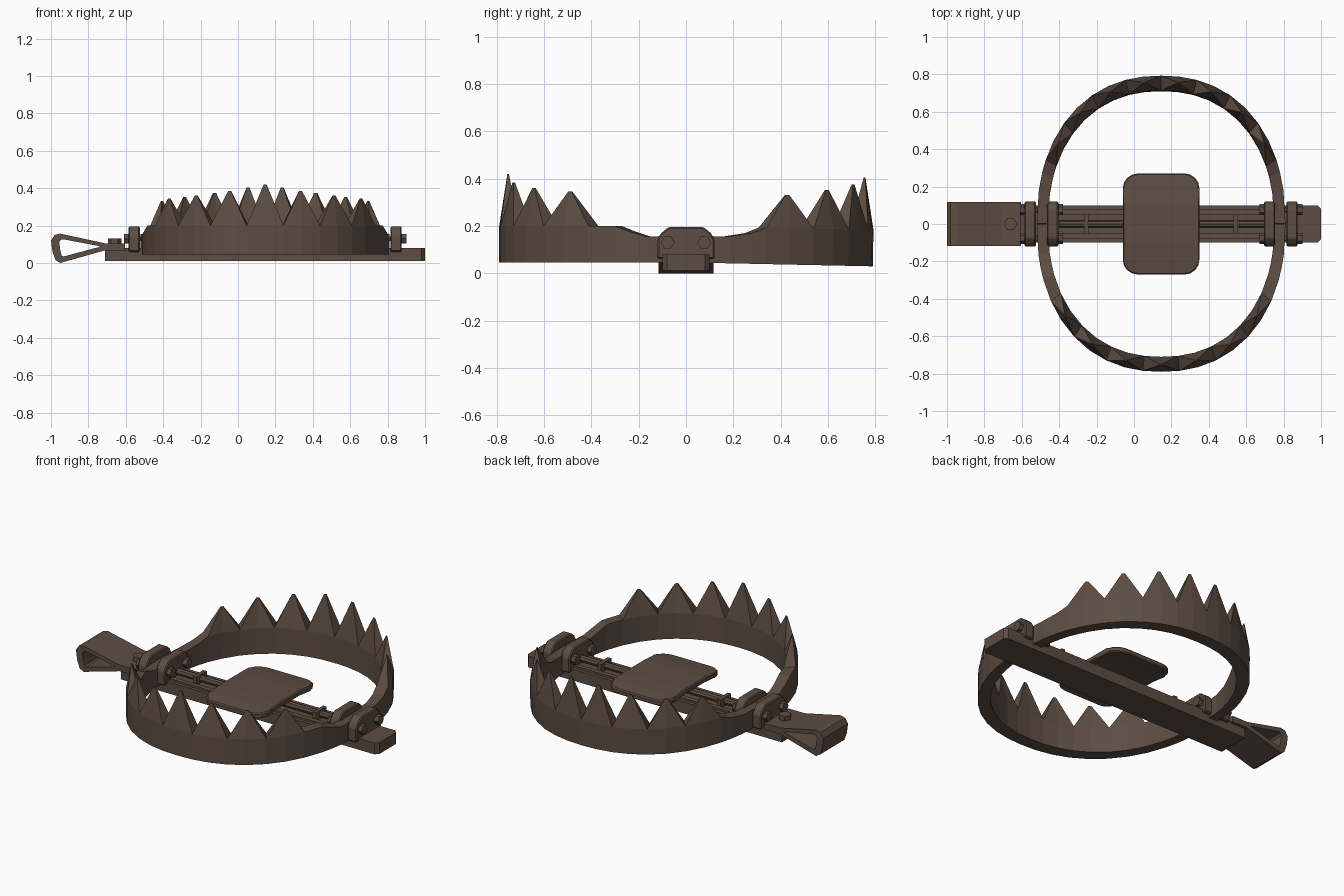
import bpy, bmesh, math
from mathutils import Matrix, Vector

if "Cube" in bpy.data.objects:
    bpy.data.objects.remove(bpy.data.objects["Cube"])

mat = bpy.data.materials.new("dark rusty brown")
mat.diffuse_color = (0.108, 0.074, 0.056, 1)
mat.use_nodes = True
mat.node_tree.nodes["Principled BSDF"].inputs["Base Color"].default_value = mat.diffuse_color
CX = 0.145  # centre of the jaws along the bar


def finish(name, bm):
    bmesh.ops.recalc_face_normals(bm, faces=bm.faces)
    me = bpy.data.meshes.new(name)
    bm.to_mesh(me)
    bm.free()
    me.materials.append(mat)
    ob = bpy.data.objects.new(name, me)
    bpy.context.collection.objects.link(ob)
    return ob


def prism(name, pts, axis, a, b, bevel=0):
    """Extrude a 2D outline from a to b along an axis (the outline uses the other two)."""
    def place(p, t):
        return {'x': (t, p[0], p[1]), 'y': (p[0], t, p[1]), 'z': (p[0], p[1], t)}[axis]
    bm = bmesh.new()
    lo = [bm.verts.new(place(p, a)) for p in pts]
    hi = [bm.verts.new(place(p, b)) for p in pts]
    bm.faces.new(lo)
    bm.faces.new(hi)
    n = len(pts)
    for i in range(n):
        j = (i + 1) % n
        bm.faces.new((lo[i], lo[j], hi[j], hi[i]))
    ob = finish(name, bm)
    if bevel:
        m = ob.modifiers.new("edge", 'BEVEL')
        m.width, m.segments, m.limit_method = bevel, 1, 'ANGLE'
    return ob


def rect(x0, x1, y0, y1):
    return [(x0, y0), (x1, y0), (x1, y1), (x0, y1)]


def ngon(cx, cy, r, n=6):
    return [(cx + r * math.cos(i * math.tau / n), cy + r * math.sin(i * math.tau / n)) for i in range(n)]


def rounded(x0, x1, y0, y1, r, n=4):
    pts = []
    for cx, cy, a0 in ((x1 - r, y1 - r, 0), (x0 + r, y1 - r, 90), (x0 + r, y0 + r, 180), (x1 - r, y0 + r, 270)):
        for k in range(n + 1):
            a = math.radians(a0 + 90 * k / n)
            pts.append((cx + r * math.cos(a), cy + r * math.sin(a)))
    return pts


def squarish(deg, p=2.22):
    """Point on a slightly squared unit circle, angle from the y axis."""
    s, c = math.sin(math.radians(deg)), math.cos(math.radians(deg))
    k = (abs(s) ** p + abs(c) ** p) ** (-1 / p)
    return s * k, c * k


def jaw(name, side, step, count, heights, ends, tilt):
    """Half-oval toothed band running from hinge to hinge."""
    edge = step * count / 2
    stations = [(-a, z) for a, z in reversed(ends)]
    stations += [(-edge + step / 2 * i, 0.2) for i in range(2 * count + 1)]
    stations += ends
    bm = bmesh.new()
    rings = []
    for deg, z in stations:
        s, c = squarish(deg)
        rings.append([bm.verts.new((CX + rx * s, side * ry * c, h))
                      for rx, ry, h in ((0.665, 0.79, 0.046), (0.665, 0.79, z),
                                        (0.605, 0.71, z), (0.605, 0.71, 0.046))])
    first = len(ends)
    for i in range(len(rings) - 1):
        p, q = rings[i], rings[i + 1]
        for k in range(4):
            if k == 1 and first <= i < first + 2 * count:
                continue  # teeth close the top here
            bm.faces.new((p[k], p[(k + 1) % 4], q[(k + 1) % 4], q[k]))
    bm.faces.new(rings[0])
    bm.faces.new(rings[-1])
    # teeth
    for t in range(count):
        a, b, c = rings[first + 2 * t:first + 2 * t + 3]
        base = [a[1], b[1], c[1], c[2], b[2], a[2]]
        s, cc = squarish(-edge + step * (t + 0.5))
        off = abs(t - (count - 1) / 2)
        tip = Vector((CX + 0.638 * s, side * 0.752 * cc, heights[int(off)]))
        mid = sum((v.co for v in base), Vector()) / 6
        top = [bm.verts.new(tip + (v.co - mid) * 0.08) for v in base]
        for k in range(6):
            j = (k + 1) % 6
            bm.faces.new((base[k], base[j], top[j], top[k]))
        bm.faces.new(top)
    bmesh.ops.rotate(bm, verts=bm.verts, cent=(0, 0, 0.05), matrix=Matrix.Rotation(math.radians(tilt), 3, 'X'))
    return finish(name, bm)


# toothed jaws
jaw("front_jaw", -1, 17, 7, [0.42, 0.385, 0.36, 0.345], [(68, 0.2), (73, 0.175), (78, 0.155), (90, 0.155)], 0)
jaw("back_jaw", 1, 16.3, 8, [0.42, 0.39, 0.365, 0.34], [(70, 0.175), (77, 0.16), (90, 0.155)], -1.2)

# base bar with clipped right end, and rails along its top
prism("base_bar", [(-0.71, -0.1), (0.98, -0.1), (1.0, -0.08), (1.0, 0.08), (0.98, 0.1), (-0.71, 0.1)],
      'z', 0.012, 0.08)
for s in (-1, 1):
    prism("rail", rect(s * 0.065 - 0.015, s * 0.065 + 0.015, 0.07, 0.092), 'x', -0.4, 0.7)

# trigger spindle and its brackets
prism("spindle", ngon(0, 0.105, 0.02, 8), 'x', -0.4, 0.7)
for x in (-0.255, 0.545):
    prism("spindle_bracket", rect(-0.05, 0.05, 0.075, 0.13), 'x', x - 0.012, x + 0.012)

# hinge plates and hex bolts
plate = [(-0.12, 0.06), (0.12, 0.06), (0.12, 0.145), (0.105, 0.17), (0.075, 0.195),
         (-0.075, 0.195), (-0.105, 0.17), (-0.12, 0.145)]
for s in (-1, 1):
    for near, far, head in ((0.67, 0.73, 0.755), (0.61, 0.55, 0.525)):
        prism("hinge_plate", plate, 'x', CX + s * near, CX + s * far, 0.006)
        for y in (-0.077, 0.077):
            prism("bolt_head", ngon(y, 0.13, 0.029), 'x', CX + s * far, CX + s * head)
    for y in (-0.077, 0.077):
        prism("bolt_shaft", ngon(y, 0.13, 0.015), 'x', CX + s * 0.55, CX + s * 0.73)

# trigger pan, its ends bent slightly down, on a short post
pan = prism("trigger_pan", rounded(-0.06, 0.35, -0.27, 0.27, 0.08), 'z', 0.125, 0.157, 0.006)
bm = bmesh.new()
bm.from_mesh(pan.data)
for y in (-0.19, -0.1, 0.1, 0.19):
    bmesh.ops.bisect_plane(bm, geom=bm.verts[:] + bm.edges[:] + bm.faces[:], plane_co=(0, y, 0), plane_no=(0, 1, 0))
for v in bm.verts:
    v.co.z -= 0.02 * (v.co.y / 0.27) ** 2
bm.to_mesh(pan.data)
bm.free()
prism("pan_post", rect(0.085, 0.205, -0.05, 0.05), 'z', 0.075, 0.13)

# leaf spring loop: outer and inner teardrop outlines joined across the width
outer = [(-0.71, 0.105), (-0.95, 0.157), (-0.98, 0.15), (-1.0, 0.12), (-0.992, 0.06),
         (-0.975, 0.015), (-0.95, 0.0), (-0.71, 0.068)]
inner = [(-0.74, 0.09), (-0.935, 0.127), (-0.947, 0.124), (-0.956, 0.111), (-0.95, 0.068),
         (-0.943, 0.04), (-0.932, 0.035), (-0.74, 0.086)]
bm = bmesh.new()
ends = [[[bm.verts.new((x, y, z)) for x, z in line] for line in (outer, inner)] for y in (-0.117, 0.117)]
n = len(outer)
for i in range(n):
    j = (i + 1) % n
    for o, q in ends:
        bm.faces.new((o[i], o[j], q[j], q[i]))
    for k in (0, 1):
        bm.faces.new((ends[0][k][i], ends[0][k][j], ends[1][k][j], ends[1][k][i]))
finish("spring_loop", bm)
prism("spring_tongue", rect(-0.712, -0.605, 0.068, 0.105), 'y', -0.117, 0.117)
prism("spring_bolt", ngon(-0.66, 0, 0.036), 'z', 0.1, 0.132)
